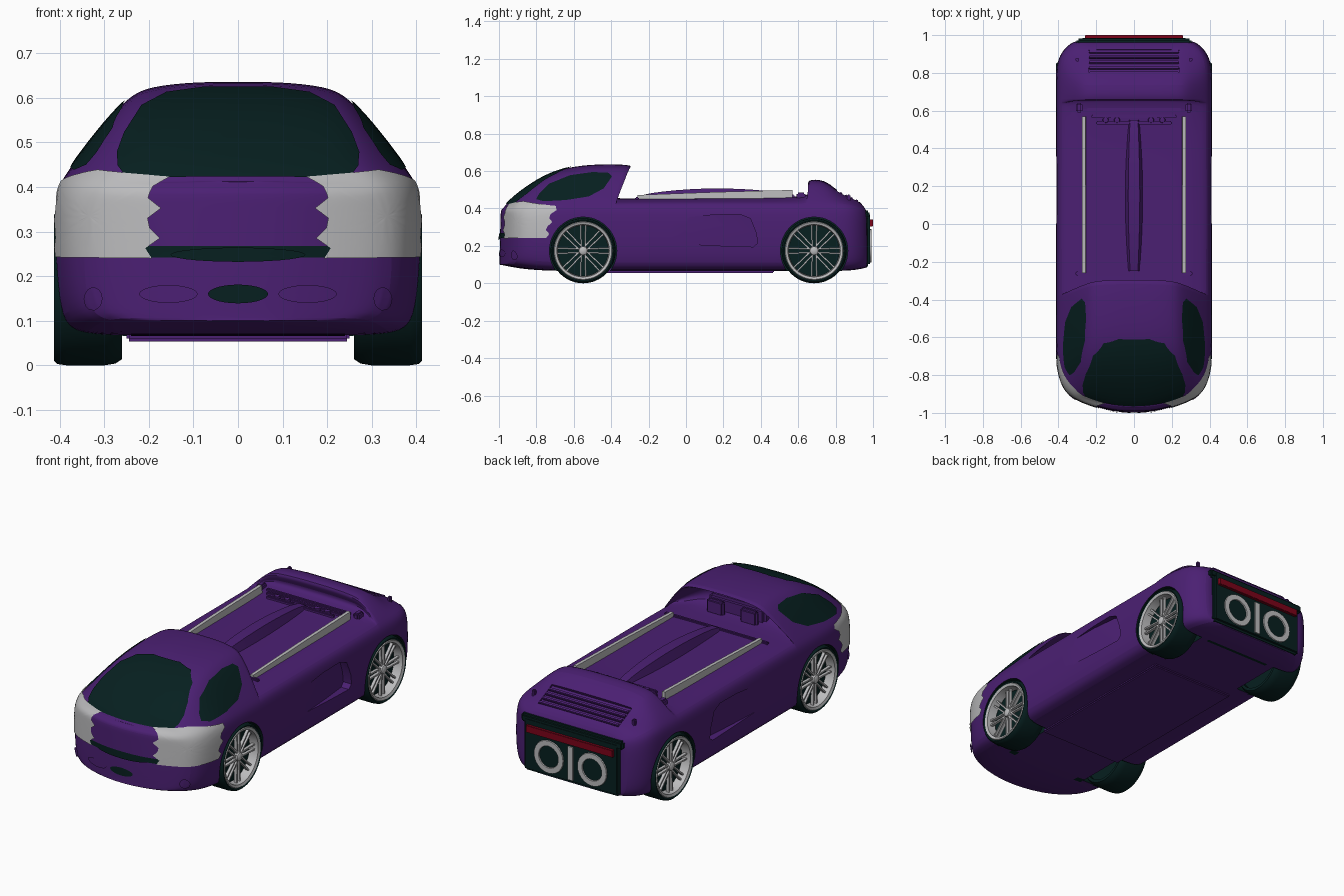
import bpy, bmesh, math
from mathutils import Matrix, Vector
from mathutils.bvhtree import BVHTree

if "Cube" in bpy.data.objects:
    bpy.data.objects.remove(bpy.data.objects["Cube"], do_unlink=True)


def material(name, rgb):
    m = bpy.data.materials.new(name)
    m.use_nodes = True
    m.diffuse_color = (*rgb, 1)
    m.node_tree.nodes["Principled BSDF"].inputs["Base Color"].default_value = (*rgb, 1)
    return m


PURPLE = material("purple paint", (0.07, 0.014, 0.17))
DARK = material("dark glass and rubber", (0.002, 0.014, 0.014))
SILVER = material("silver", (0.5, 0.5, 0.51))
RED = material("red lamp", (0.2, 0.001, 0.01))


def smooth(ob, angle=35):
    bpy.ops.object.select_all(action='DESELECT')
    ob.select_set(True)
    bpy.context.view_layer.objects.active = ob
    bpy.ops.object.shade_smooth_by_angle(angle=math.radians(angle))


def finish(name, bm, mat, angle=35):
    me = bpy.data.meshes.new(name)
    bm.to_mesh(me)
    bm.free()
    ob = bpy.data.objects.new(name, me)
    bpy.context.scene.collection.objects.link(ob)
    me.materials.append(mat)
    smooth(ob, angle)
    return ob


def box(name, pos, size, mat, bevel=0.0, rot=Matrix()):
    bm = bmesh.new()
    bmesh.ops.create_cube(bm, size=1)
    bmesh.ops.scale(bm, vec=size, verts=bm.verts)
    if bevel:
        bmesh.ops.bevel(bm, geom=bm.edges[:], offset=bevel, segments=2, affect='EDGES')
    bmesh.ops.transform(bm, matrix=Matrix.Translation(pos) @ rot, verts=bm.verts)
    return finish(name, bm, mat)


def loft(name, sections, mat, closed=False, quad_caps=False):
    """Skin a row of point loops; close it into a ring or cap both ends."""
    bm = bmesh.new()
    rings = [[bm.verts.new(p) for p in sec] for sec in sections]
    n = len(rings[0])
    for a, b in zip(rings, rings[1:] + (rings[:1] if closed else [])):
        for i in range(n):
            j = (i + 1) % n
            bm.faces.new((a[i], a[j], b[j], b[i]))
    for r in [] if closed else (rings[0], rings[-1]):
        caps = [(r[i], r[i + 1], r[n - i - 1], r[-i]) for i in range(n // 2)] if quad_caps else [r]
        for cap in caps:
            bm.faces.new(list(dict.fromkeys(cap)))
    bmesh.ops.remove_doubles(bm, verts=bm.verts, dist=1e-5)
    bmesh.ops.recalc_face_normals(bm, faces=bm.faces)
    return finish(name, bm, mat)


def lathe(name, profile, pos, axis, mat, sides=48):
    """Spin a closed (radius, height) profile about the given axis."""
    turn = Vector((0, 0, 1)).rotation_difference(Vector(axis))
    angles = [2 * math.pi * k / sides for k in range(sides)]
    return loft(name, [[Vector(pos) + turn @ Vector((r * math.cos(a), r * math.sin(a), h))
                        for r, h in profile] for a in angles], mat, True)


# Body stations: (lower y, upper y, roof half-width, top height)
STATIONS = [
    (-1.0, -.97, .30, .412), (-.89, -.94, .275, .45), (-.73, -.80, .265, .555),
    (-.58, -.65, .25, .62), (-.45, -.48, .245, .638), (-.40, -.285, .245, .635),
    (-.39, -.29, .23, .615), (-.38, -.49, .22, .60), (-.37, -.52, .22, .46),
    (-.34, -.34, .30, .452), (0, 0, .30, .455), (.35, .35, .30, .457),
    (.61, .665, .29, .462), (.63, .675, .28, .50), (.65, .632, .27, .557),
    (.74, .745, .27, .555), (.82, .80, .27, .50), (.88, .87, .27, .462),
    (.93, .925, .26, .442), (.968, .95, .25, .41)]


def section(yl, yu, wr, zt, sx=1):
    nose, tail = max(0, (-.58 - yl) / .42), max(0, (yl - .74) / .23)
    w = .413 - .058 * nose ** 4 - .095 * tail ** 4
    zb = .066 + .034 * nose ** 4 + .02 * tail ** 4
    zs = .43 - .04 * nose ** 4 - .045 * tail ** 4
    d = zt - zs
    half = [(0, zb, 0), (.5 * w, zb, 0), (.88 * w, zb, 0), (.97 * w, zb + .035, 0),
            (w, .2, 0), (w, .31, .1), (.985 * w, zs - .035, .15), (.935 * w, zs, .2),
            ((.94 * w + wr) / 2, zs + .45 * d, .55), (wr, zs + .85 * d, .85),
            (.8 * wr, zs + .95 * d, .95), (.4 * wr, zt, 1), (0, zt, 1)]
    half = [(x * sx, yl + (yu - yl) * f + .75 * nose ** 1.3 * (x * sx) ** 2, z) for x, z, f in half]
    return half + [(-x, y, z) for x, y, z in half[-2:0:-1]]


body = loft("body", [section(*STATIONS[0], s) for s in (.2, .45, .72)]
            + [section(*st) for st in STATIONS]
            + [section(*STATIONS[-1], s) for s in (.9, .4)], PURPLE, quad_caps=True)
sub = body.modifiers.new("smooth", 'SUBSURF')
sub.levels = sub.render_levels = 2

# Wheel arches, side scoops and the rear louver recess are cut out of the body
WHEEL_Y, WHEEL_Z, ARCH = (-.55, .685), .174, .18
SCOOP = [(-.1, .34), (.15, .366), (.29, .368), (.345, .345), (.375, .27),
         (.383, .215), (.36, .195), (.2, .2), (0, .21)]
SLOPE = Matrix.Rotation(math.radians(-25), 4, 'X')
cutters = [box("recess_cutter", (0, .871, .48), (.48, .13, .05), PURPLE, 0, SLOPE)]
for s in (1, -1):
    for y in WHEEL_Y:
        cutters.append(lathe("arch_cutter", [(0, 0), (ARCH, 0), (ARCH, .3), (0, .3)],
                             (s * .24, y, WHEEL_Z), (s, 0, 0), PURPLE))
    cutters.append(loft("scoop_cutter", [[(s * (.412 - .13 * y), y, z) for y, z in SCOOP],
                                         [(s * .5, y, z) for y, z in SCOOP]], PURPLE))
for c in cutters:
    c.hide_render = True
    mod = body.modifiers.new("cut", 'BOOLEAN')
    mod.operation, mod.solver, mod.object = 'DIFFERENCE', 'EXACT', c
bpy.context.view_layer.objects.active = body
for name in [m.name for m in body.modifiers]:
    bpy.ops.object.modifier_apply(modifier=name)
for c in cutters:
    bpy.data.objects.remove(c, do_unlink=True)

# Dark wheel wells
body.data.materials.clear()
body.data.materials.append(PURPLE)
body.data.materials.append(DARK)
for p in body.data.polygons:
    dist = min(math.hypot(p.center.y - y, p.center.z - WHEEL_Z) for y in WHEEL_Y)
    wall = abs(dist - ARCH) < .004 and abs(p.normal.x) < .3
    disc = abs(abs(p.center.x) - .24) < .004 and dist < ARCH
    p.material_index = int(wall or disc)
smooth(body, 40)
tree = BVHTree.FromObject(body, bpy.context.evaluated_depsgraph_get())


def decal(name, outline, u, ray, mat, offset=.004, rows=8):
    """Thin plate laid on the body: a (u, z) outline projected along a ray."""
    u, ray = Vector(u), Vector(ray)
    fine = []
    for (a, b), (c, d) in zip(outline, outline[1:] + outline[:1]):
        k = max(1, round(math.hypot(c - a, d - b) / .015))
        fine += [(a + (c - a) * t / k, b + (d - b) * t / k) for t in range(k)]
    cu, cz = (sum(p[i] for p in fine) / len(fine) for i in (0, 1))

    def drop(a, z):
        start = u * a + Vector((0, 0, z)) - ray * 2
        hit, normal = tree.ray_cast(start, ray)[:2]
        if hit is None:
            hit, normal = tree.find_nearest(start + ray * 1.2)[:2]
        return hit + normal * offset

    bm = bmesh.new()
    prev = [bm.verts.new(drop(cu, cz))] * len(fine)
    for r in range(1, rows + 1):
        f = r / rows
        ring = [bm.verts.new(drop(cu + (a - cu) * f, cz + (z - cz) * f)) for a, z in fine]
        for i in range(len(ring)):
            j = (i + 1) % len(ring)
            bm.faces.new(list(dict.fromkeys((prev[i], ring[i], ring[j], prev[j]))))
        prev = ring
    bm.normal_update()
    bmesh.ops.reverse_faces(bm, faces=[f for f in bm.faces if f.normal.dot(ray) > 0])
    return finish(name, bm, mat, 60)


def oval(x, z, rx, rz):
    return [(x + rx * math.cos(k * math.pi / 14), z + rz * math.sin(k * math.pi / 14)) for k in range(28)]


# Glass, headlights with wavy edges, and nose details
X, FRONT = (1, 0, 0), (0, 1, 0)
glass = [(.25, .42), (.268, .445), (.27, .475), (.253, .52), (.215, .58), (.16, .609), (.08, .62)]
decal("windshield", glass + [(-x, z) for x, z in glass[::-1]], X, FRONT, DARK, .005, 14)
side = [(-.80, .447), (-.785, .475), (-.73, .53), (-.62, .575), (-.50, .592), (-.415, .588),
        (-.395, .57), (-.44, .505), (-.52, .462), (-.64, .443), (-.76, .436)]
lamp = [(-.125 + .003 * i + .01 * math.sin(2 * i), .243 + .021 * i) for i in range(9)]
lamp += [(-.27, .435)] + [(-.428 + .018 * math.sin(2.2 * i), .24 + .0225 * i) for i in range(8, -1, -1)]
decal("grille_slot", [(-.235, .242), (.235, .242), (.235, .268), (-.235, .268)], X, FRONT, DARK, .003)
decal("grille_mouth", oval(0, .248, .15, .016), X, FRONT, DARK, .007)
decal("lower_intake", oval(0, .16, .067, .021), X, FRONT, DARK)
for s, tag in ((1, "left"), (-1, "right")):
    decal(tag + "_side_window", side, FRONT, (-s, 0, 0), DARK)
    decal(tag + "_headlight", lamp, (.8 * s, .6, 0), (-.6 * s, .8, 0), SILVER, .006, 10)
    decal(tag + "_bumper_oval", oval(s * .155, .16, .065, .02), X, FRONT, PURPLE, .005)
    decal(tag + "_bumper_lamp", oval(s * .32, .15, .02, .025), X, FRONT, PURPLE, .008)

# Wheels: tyre, dark backing, rim, paired spokes and hub
TYRE = [(.145, 0), (.16, 0), (.17, .015), (.174, .04), (.174, .125), (.171, .145),
        (.164, .153), (.157, .15), (.15, .14)]
for s, tag in ((1, "left"), (-1, "right")):
    for y, end in zip(WHEEL_Y, ("front_", "rear_")):
        for part, profile, x, mat in (
                ("_tyre", TYRE, .26, DARK),
                ("_wheel_back", [(0, 0), (.15, 0), (.15, .07), (0, .07)], .28, DARK),
                ("_rim", [(.136, 0), (.15, 0), (.157, .05), (.153, .055), (.14, .05)], .358, SILVER),
                ("_hub", [(0, 0), (.026, 0), (.022, .02), (.012, .026), (0, .026)], .376, SILVER)):
            lathe(end + tag + part, profile, (s * x, y, WHEEL_Z), (s, 0, 0), mat)
        for k in range(16):
            d = .15 if k % 2 else -.15
            rot = Matrix.Rotation(k // 2 * math.pi / 4 + d, 4, 'X')
            box(end + tag + "_spoke", Vector((s * .381, y, WHEEL_Z)) + rot @ Vector((0, 0, .08)),
                (.016, .008, .122), SILVER, 0, rot @ Matrix.Rotation(-.8 * d, 4, 'X'))

# Deck: rails, posts, arched spine, slats, caps and louvers
for s, tag in ((1, "left"), (-1, "right")):
    loft(tag + "_rail", [[(s * x, y, z) for x, z in ((.252, .44), (.276, .44), (.274, t), (.256, t))]
                         for y, t in ((-.26, .472), (.16, .488), (.57, .499))], SILVER)
    box(tag + "_deck_post", (s * .29, .615, .46), (.035, .05, .05), PURPLE, .008)
    box(tag + "_tail_fin", (s * .30, .87, .445), (.02, .02, .06), PURPLE, .005)
spine = []
for k in range(13):
    arch = math.sin(math.pi * k / 12)
    w, y, z = .035 + .016 * arch, -.25 + k / 15, .468 + .036 * max(0, arch) ** .7 + k / 2000
    spine.append([(-w, y, .44), (-w * .6, y, z), (w * .6, y, z), (w, y, .44)])
loft("deck_spine", spine, PURPLE)
box("deck_lip", (0, -.262, .454), (.62, .02, .014), PURPLE, .005)
for k in range(3):
    box("deck_slat", (0, .535 + .035 * k, .462), (.40 + .05 * k, .018, .025), PURPLE, .004)
for x in (-.15, -.09, .09, .15):
    lathe("deck_cap", [(0, 0), (.018, 0), (.014, .03), (0, .033)], (x, .55, .45), (0, 0, 1), PURPLE, 16)
for k in range(4):
    box("rear_louver", (0, .828 + .028 * k, .478 - .013 * k), (.478, .016, .016), PURPLE, .003, SLOPE)

# Cab interior and floor pan
box("dashboard", (0, -.46, .49), (.34, .06, .09), PURPLE, .015)
for x in (-.1, .1):
    box("seat_back", (x, -.40, .49), (.1, .03, .08), PURPLE, .01)
box("floor_pan", (0, .02, .066), (.50, .9, .024), PURPLE, .006)

# Tail panel, lamp bar, exhaust rings and divider
box("tail_panel", (0, .96, .235), (.57, .05, .29), DARK, .012)
box("tail_panel_top", (0, .957, .367), (.61, .05, .045), DARK, .01)
box("tail_lamp_bar", (0, .991, .323), (.52, .018, .038), RED, .002)
box("tail_divider", (0, .987, .2), (.032, .01, .18), SILVER)
for s, tag in ((1, "left"), (-1, "right")):
    lathe(tag + "_exhaust_ring", [(.057, 0), (.089, 0), (.087, .008), (.059, .008)],
          (s * .13, .983, .2), (0, 1, 0), SILVER, 24)
